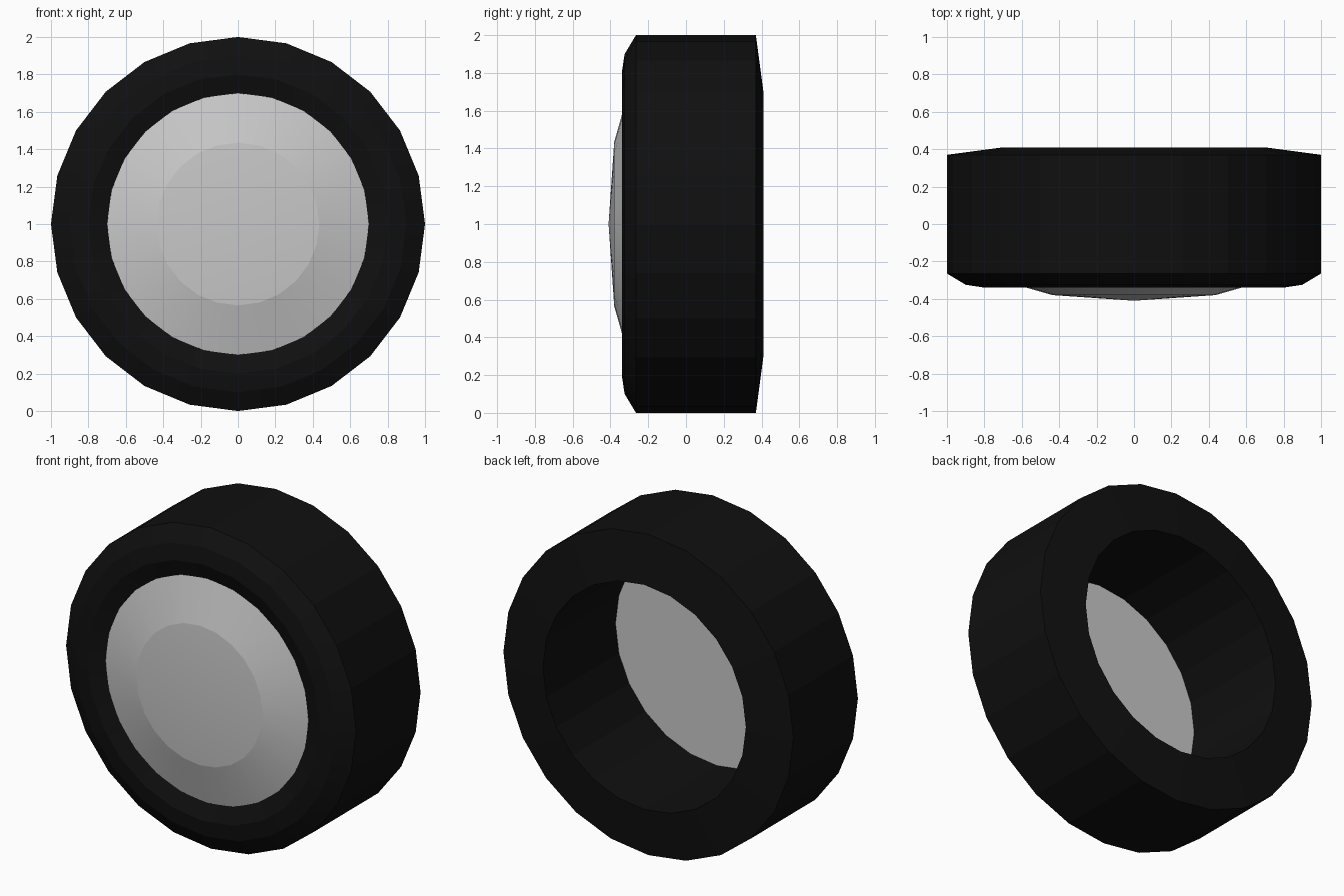
import bpy
import bmesh
import math
from mathutils import Matrix, Vector

if "Cube" in bpy.data.objects:
    bpy.data.objects.remove(bpy.data.objects["Cube"])

SIDES = 24
CENTRE = Vector((0, 0, 1))


def make_material(name, rgb, roughness):
    mat = bpy.data.materials.new(name)
    mat.use_nodes = True
    mat.diffuse_color = (*rgb, 1)
    shader = mat.node_tree.nodes["Principled BSDF"]
    shader.inputs["Base Color"].default_value = (*rgb, 1)
    shader.inputs["Roughness"].default_value = roughness
    return mat


def lathe(name, profile, material, closed):
    """Spin a (radius, y) profile around the wheel axle."""
    bm = bmesh.new()
    verts = [bm.verts.new((r, y, CENTRE.z)) for r, y in profile]
    edges = [bm.edges.new(pair) for pair in zip(verts, verts[1:])]
    if closed:
        edges.append(bm.edges.new((verts[-1], verts[0])))
    bmesh.ops.spin(bm, geom=verts + edges, cent=CENTRE, axis=(0, 1, 0),
                   angle=math.tau, steps=SIDES, use_duplicate=False)
    bmesh.ops.remove_doubles(bm, verts=bm.verts, dist=0.0005)
    bmesh.ops.recalc_face_normals(bm, faces=bm.faces)
    mesh = bpy.data.meshes.new(name)
    bm.to_mesh(mesh)
    bm.free()
    mesh.materials.append(material)
    obj = bpy.data.objects.new(name, mesh)
    bpy.context.collection.objects.link(obj)

    bpy.ops.object.select_all(action="DESELECT")
    obj.select_set(True)
    bpy.context.view_layer.objects.active = obj
    bpy.ops.object.shade_smooth_by_angle(angle=math.radians(10))
    return obj


rubber = make_material("black rubber", (0.005, 0.005, 0.005), 0.8)
metal = make_material("light grey metal", (0.58, 0.58, 0.58), 0.5)

# Tyre: rounded front shoulder, recessed lip, open barrel, tapered back
lathe("tyre", [(0.7, -0.305), (0.8, -0.34), (0.9, -0.325), (1, -0.265),
               (1, 0.37), (0.7, 0.41)], rubber, True)

# Hubcap: shallow cone with a sloped rim and a flat back
lathe("hubcap", [(0, -0.41), (0.435, -0.38), (0.7, -0.305), (0, -0.305)],
      metal, False)
